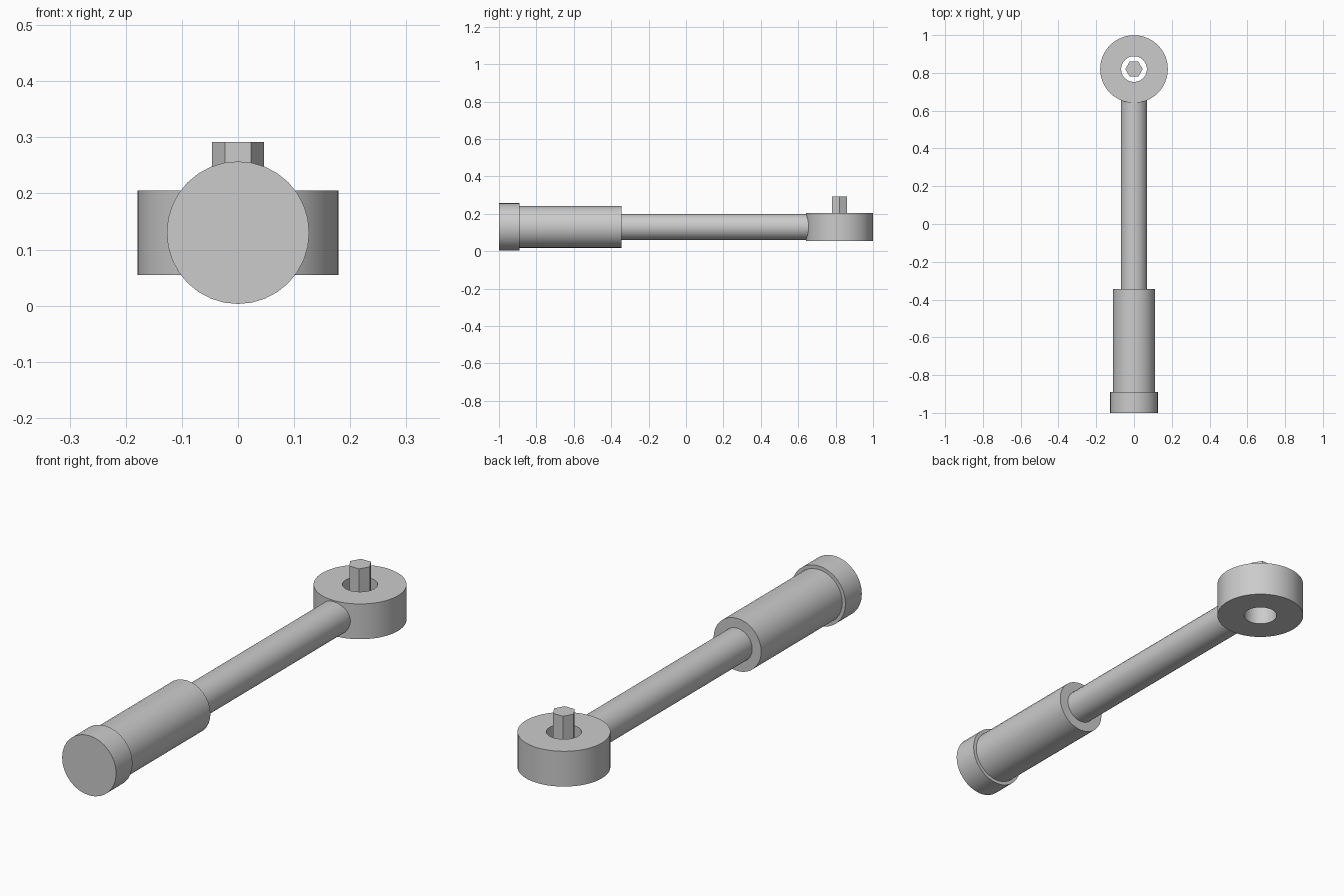
import bpy, bmesh
from math import radians, sin, cos, tau
from mathutils import Matrix

cube = bpy.data.objects.get("Cube")
if cube:
    bpy.data.objects.remove(cube, do_unlink=True)

# Single plain metal colour
GREY = (0.6, 0.6, 0.6, 1)
metal = bpy.data.materials.new("grey metal")
metal.use_nodes = True
metal.diffuse_color = GREY
metal.node_tree.nodes["Principled BSDF"].inputs["Base Color"].default_value = GREY

AXIS_Z = 0.13   # height of the handle's centre line
HEAD_Y = 0.82   # centre of the ring head


def turned(name, radius, low, high, matrix, sides=32, bore=0):
    """Cylinder along local z from low to high, or a tube if bore is set."""
    bm = bmesh.new()

    def loop(r, z):
        return [bm.verts.new((r * cos(tau * i / sides), r * sin(tau * i / sides), z))
                for i in range(sides)]

    def bridge(a, b):
        for i in range(sides):
            j = (i + 1) % sides
            bm.faces.new((a[i], a[j], b[j], b[i]))

    bottom, top = loop(radius, low), loop(radius, high)
    bridge(bottom, top)
    if bore:
        inner_bottom, inner_top = loop(bore, low), loop(bore, high)
        bridge(top, inner_top)
        bridge(inner_top, inner_bottom)
        bridge(inner_bottom, bottom)
    else:
        bm.faces.new(top)
        bm.faces.new(bottom[::-1])
    bm.transform(matrix)
    bmesh.ops.recalc_face_normals(bm, faces=bm.faces)
    mesh = bpy.data.meshes.new(name)
    bm.to_mesh(mesh)
    bm.free()
    mesh.materials.append(metal)
    obj = bpy.data.objects.new(name, mesh)
    bpy.context.collection.objects.link(obj)
    bpy.ops.object.select_all(action="DESELECT")
    obj.select_set(True)
    bpy.context.view_layer.objects.active = obj
    bpy.ops.object.shade_smooth_by_angle(angle=radians(30))
    return obj


# Handle parts lie along y
along_y = Matrix.Translation((0, 0, AXIS_Z)) @ Matrix.Rotation(radians(-90), 4, "X")
turned("end_cap", 0.127, -1.0, -0.89, along_y)
turned("grip", 0.112, -0.89, -0.345, along_y)
turned("shaft", 0.07, -0.345, 0.68, along_y)

# Ring head and hexagonal drive stand upright
upright = Matrix.Translation((0, HEAD_Y, 0))
turned("ring_head", 0.179, 0.055, 0.205, upright, sides=64, bore=0.068)
turned("hex_drive", 0.046, AXIS_Z, 0.292, upright, sides=6)
